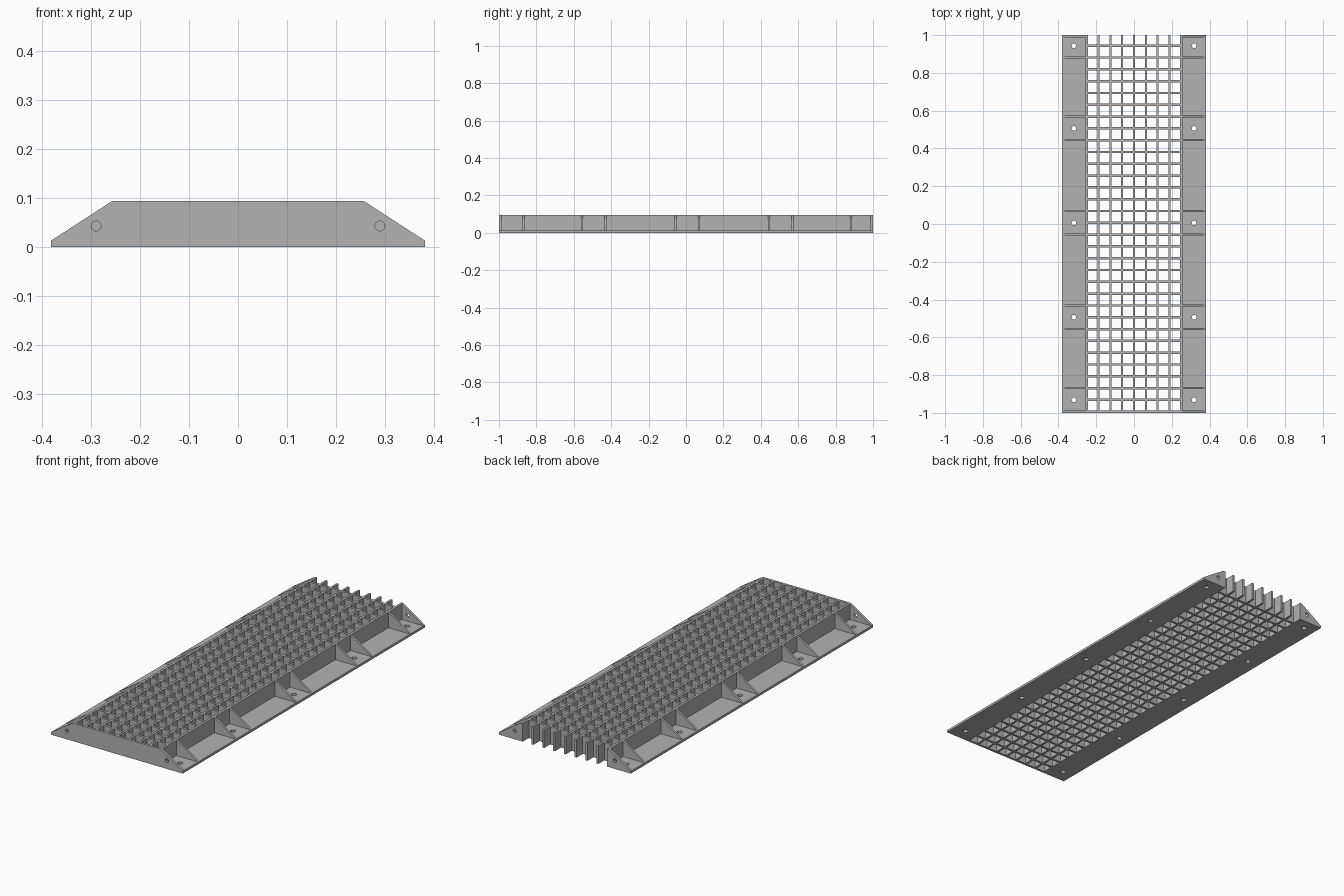
import bpy
import math
from mathutils import Matrix

cube = bpy.data.objects.get("Cube")
if cube:
    bpy.data.objects.remove(cube, do_unlink=True)

grey = bpy.data.materials.new("light grey plastic")
grey.use_nodes = True
GREY = (0.45, 0.45, 0.45, 1)
grey.diffuse_color = GREY
grey.node_tree.nodes["Principled BSDF"].inputs["Base Color"].default_value = GREY

PITCH = 0.0625           # lattice spacing
WALL = 0.0125            # wall and plate thickness
BAR = 0.011              # lengthwise bar thickness
HEIGHT = 0.094
INNER, OUTER = 0.256, 0.381
LIP = 0.013              # height of the outer edge
FRONT = -1 + WALL / 2    # centre of the front wall


def row(k):
    """y position of lattice row k."""
    return FRONT + k * PITCH


def circle(x, y, r, n=24):
    return [(x + r * math.cos(2 * math.pi * i / n),
             y + r * math.sin(2 * math.pi * i / n)) for i in range(n)]


def sheet(name, outline, holes, thickness, matrix):
    """Extruded flat profile with holes, turned into a mesh."""
    curve = bpy.data.curves.new(name, "CURVE")
    curve.dimensions = "2D"
    curve.fill_mode = "BOTH"
    curve.extrude = thickness / 2
    for loop in [outline] + holes:
        spline = curve.splines.new("POLY")
        spline.points.add(len(loop) - 1)
        for point, (x, y) in zip(spline.points, loop):
            point.co = (x, y, 0, 1)
        spline.use_cyclic_u = True
    temp = bpy.data.objects.new(name + "_profile", curve)
    bpy.context.collection.objects.link(temp)
    graph = bpy.context.evaluated_depsgraph_get()
    mesh = bpy.data.meshes.new_from_object(temp.evaluated_get(graph))
    bpy.data.objects.remove(temp, do_unlink=True)
    mesh.transform(matrix)
    mesh.shade_flat()
    mesh.materials.clear()
    mesh.materials.append(grey)
    obj = bpy.data.objects.new(name, mesh)
    bpy.context.collection.objects.link(obj)
    return obj


def upright(y):
    """Stand a profile up so that it faces the front at depth y."""
    return Matrix.Translation((0, y, 0)) @ Matrix.Rotation(math.pi / 2, 4, "X")


def box(name, x0, x1, y0, y1, z0, z1):
    outline = [(x0, y0), (x1, y0), (x1, y1), (x0, y1)]
    return sheet(name, outline, [], z1 - z0,
                 Matrix.Translation((0, 0, (z0 + z1) / 2)))


# Front wall with two bolt holes
sheet("front_wall",
      [(-OUTER, 0), (OUTER, 0), (OUTER, LIP), (INNER, HEIGHT),
       (-INNER, HEIGHT), (-OUTER, LIP)],
      [circle(s * 0.289, 0.043, 0.01) for s in (-1, 1)],
      WALL, upright(FRONT))

# Lattice: lengthwise bars, open at the back, and cross bars
for i in range(-4, 5):
    half = WALL / 2 if abs(i) == 4 else BAR / 2
    box("lengthwise_bar", i * PITCH - half, i * PITCH + half,
        -1 + WALL, 1, 0, HEIGHT)
for k in range(1, 32):
    box("cross_bar", -4 * PITCH, 4 * PITCH,
        row(k) - WALL / 2, row(k) + WALL / 2, 0, HEIGHT)

# Side flanges with mounting holes, and triangular gussets
gusset_rows = [row(k) for k in (2, 7, 9, 15, 17, 23, 25, 30)] + [1 - WALL / 2]
for side, s in (("left", 1), ("right", -1)):
    a, b = s * 4 * PITCH, s * OUTER
    sheet(side + "_flange",
          [(a, -1 + WALL), (b, -1 + WALL), (b, 1), (a, 1)],
          [circle(s * 0.318, row(k), 0.0125) for k in (1, 8, 16, 24, 31)],
          WALL, Matrix.Translation((0, 0, WALL / 2)))
    for y in gusset_rows:
        last = y == gusset_rows[-1]
        holes = [circle(s * 0.289, 0.043, 0.01)] if last else []
        sheet(side + "_gusset",
              [(a, WALL), (s * 0.38, WALL), (s * INNER, HEIGHT), (a, HEIGHT)],
              holes, WALL if last else BAR, upright(y))
